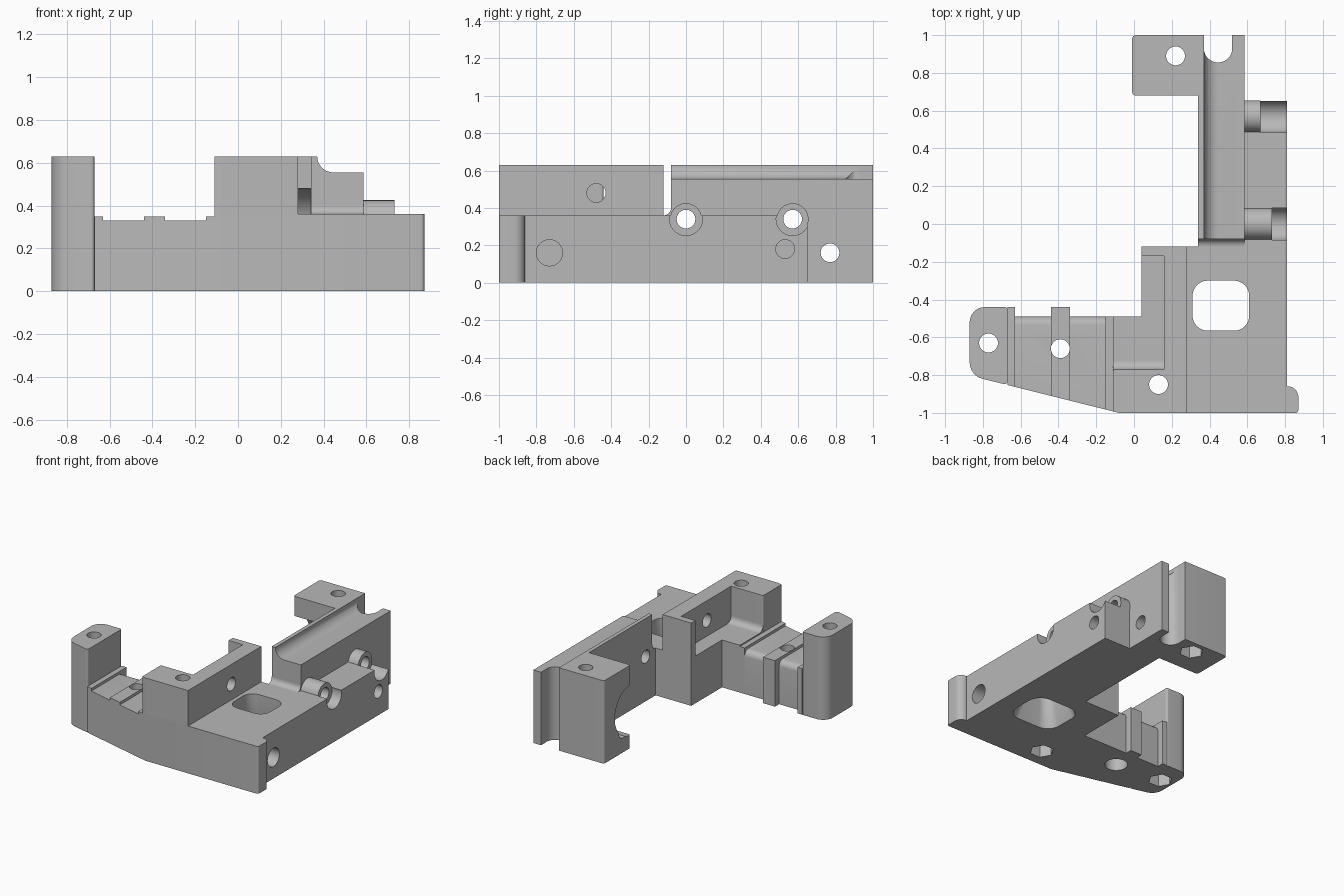
import bpy, bmesh, math
from mathutils import Vector

default = bpy.data.objects.get("Cube")
if default:
    bpy.data.objects.remove(default)

grey = bpy.data.materials.new("machined grey")
grey.use_nodes = True
GREY = (0.48, 0.48, 0.48, 1)
grey.diffuse_color = GREY
grey.node_tree.nodes["Principled BSDF"].inputs["Base Color"].default_value = GREY

parts, cutters = [], []


def rounded(pts, steps=8):
    """Outline with an optional radius as third value of a corner."""
    out = []
    for i, p in enumerate(pts):
        c = Vector(p[:2])
        if len(p) < 3:
            out.append(c)
            continue
        a = (Vector(pts[i - 1][:2]) - c).normalized()
        b = (Vector(pts[(i + 1) % len(pts)][:2]) - c).normalized()
        half = a.angle(b) / 2
        mid = c + (a + b).normalized() * p[2] / math.sin(half)
        reach = p[2] / math.tan(half)
        va, vb = c + a * reach - mid, c + b * reach - mid
        for k in range(steps + 1):
            out.append(mid + va.lerp(vb, k / steps).normalized() * p[2])
    return out


def prism(name, pts, lo, hi, axis="z", group=parts, start_scale=1, round_edge=None):
    """Extrude an outline along an axis from lo to hi."""
    place = {"x": lambda u, v, w: (w, u, v),
             "y": lambda u, v, w: (u, w, v),
             "z": lambda u, v, w: (u, v, w)}[axis]
    outline = rounded(pts)
    mid = sum(outline, Vector((0, 0))) / len(outline)
    bm = bmesh.new()
    rings = []
    for w, s in ((lo, start_scale), (hi, 1)):
        ring = [mid + (p - mid) * s for p in outline]
        rings.append([bm.verts.new(place(p.x, p.y, w)) for p in ring])
    n = len(outline)
    bm.faces.new(rings[0])
    bm.faces.new(rings[1])
    for i in range(n):
        j = (i + 1) % n
        bm.faces.new((rings[0][i], rings[0][j], rings[1][j], rings[1][i]))
    bmesh.ops.recalc_face_normals(bm, faces=bm.faces)
    if round_edge:
        edges = [e for e in bm.edges if all(round_edge(v.co) for v in e.verts)]
        bmesh.ops.bevel(bm, geom=edges, offset=0.045, segments=6, profile=0.5, affect="EDGES")
    mesh = bpy.data.meshes.new(name)
    bm.to_mesh(mesh)
    bm.free()
    mesh.materials.append(grey)
    ob = bpy.data.objects.new(name, mesh)
    bpy.context.scene.collection.objects.link(ob)
    group.append(ob)
    return ob


def rod(name, u, v, r, lo, hi, axis="z", group=cutters, sides=32):
    turn = [2 * math.pi * k / sides for k in range(sides)]
    pts = [(u + r * math.cos(t), v + r * math.sin(t)) for t in turn]
    return prism(name, pts, lo, hi, axis, group)


def cove(name, u, v, du, dv, lo, hi):
    """Concave fillet strip along x in the corner at (u, v)."""
    arc = [(u + du * (1 - math.sin(t)), v + dv * (1 - math.cos(t)))
           for t in (k * math.pi / 16 for k in range(9))]
    prism(name, [(u, v)] + arc, lo, hi, "x")


def front(x):
    """Sloping front edge of the left arm."""
    return -1.02 - 0.25 * x


def band(x0, x1, back):
    return [(x0, back), (x1, back), (x1, front(x1)), (x0, front(x0))]


TOP, DECK = 0.63, 0.36

# main deck and the raised corner wall on it
prism("base_plate", [(-0.11, -0.49), (-0.11, front(-0.11)), (-0.08, -1), (0.81, -1),
                     (0.81, 0.65), (0.585, 0.65), (0.585, -0.08), (0.34, -0.08),
                     (0.34, -0.12), (0.04, -0.12), (0.04, -0.49)], 0, DECK)
prism("corner_wall", [(-0.11, -0.77, 0.01), (0.16, -0.77), (0.16, -0.17), (0.04, -0.17),
                      (0.04, -0.12), (0.28, -0.12), (0.28, -1), (-0.08, -1, 0.02),
                      (-0.11, front(-0.11))], DECK, TOP)
cove("wall_fillet", -0.77, DECK, 0.045, 0.045, -0.11, 0.16)
prism("side_ear", [(0.81, -1), (0.87, -1, 0.015), (0.87, -0.86, 0.055), (0.81, -0.86)], 0, DECK)

# left arm with its steps, rib and post
prism("arm_beam", band(-0.63, -0.15, -0.49), 0, 0.33,
      round_edge=lambda c: c.z > 0.32 and c.y > -0.5)
prism("arm_inner_step", band(-0.15, -0.11, -0.49), 0, 0.35)
prism("arm_rib", band(-0.44, -0.34, -0.44), 0, 0.35)
prism("arm_outer_step", band(-0.67, -0.63, -0.44), 0, 0.35)
prism("arm_post", [(-0.87, -0.44, 0.08), (-0.67, -0.44, 0.015),
                   (-0.67, front(-0.67), 0.015), (-0.87, front(-0.87), 0.09)], 0, TOP)

# rear rail with a coved top, and the rear block beside it
prism("rear_rail", [(0.34, 0), (0.585, 0), (0.585, 0.555), (0.37, 0.555, 0.074),
                    (0.37, TOP), (0.34, TOP)], -0.08, 1, "y")
cove("rail_fillet", -0.08, DECK, -0.04, 0.04, 0.34, 0.585)
prism("rear_block", [(-0.01, 0.68, 0.02), (0.34, 0.68), (0.34, 1), (-0.01, 1, 0.02)], 0, TOP)

# screw bosses with bores and open counterbores
for label, y, end in (("front", 0, 0.73), ("rear", 0.57, 0.67)):
    rod(label + "_screw_boss", y, 0.34, 0.085, 0.585, end, "x", parts)
    rod(label + "_bore", y, 0.34, 0.05, 0.2, 0.9, "x")
    rod(label + "_counterbore", y, 0.34, 0.088, end, 0.9, "x")

# vertical bolt holes with nut pockets below
for x, y, sides, r in ((-0.77, -0.63, 6, 0.085), (0.13, -0.85, 6, 0.085),
                       (0.22, 0.89, 6, 0.085), (-0.39, -0.66, 32, 0.08)):
    rod("bolt_hole", x, y, 0.05, -0.1, 0.8)
    rod("nut_pocket", x, y, r, -0.1, 0.1, sides=sides)

# sideways holes
rod("wall_hole", -0.48, 0.48, 0.05, 0.1, 0.35, "x")
rod("rail_hole", 0.77, 0.16, 0.05, -0.2, 0.9, "x")
rod("blind_hole", 0.53, 0.18, 0.05, 0.68, 0.9, "x")
rod("large_blind_hole", -0.73, 0.16, 0.07, 0.69, 0.95, "x")

# deck window flaring downward, rail slot, rear block groove
window = [(x, y, 0.08) for x, y in ((0.31, -0.565), (0.61, -0.565), (0.61, -0.3), (0.31, -0.3))]
prism("window", window, -0.1, 0.5, group=cutters)
prism("window_flare", window, -0.02, 0.12, group=cutters, start_scale=1.35)
prism("rail_slot", [(0.37, 0.855, 0.0745), (0.52, 0.855, 0.0745), (0.52, 1.1), (0.37, 1.1)],
      -0.1, 0.8, group=cutters)
rod("block_groove", 0.68, 0.29, 0.19, -0.1, 0.338, "x", sides=48)


def overlaps(a, b):
    return all(min(p[i] for p in a.bound_box) < max(p[i] for p in b.bound_box) and
               min(p[i] for p in b.bound_box) < max(p[i] for p in a.bound_box)
               for i in range(3))


# cut the holes, bake them, drop the cutters
bpy.context.view_layer.update()
for part in parts:
    for cutter in cutters:
        if overlaps(part, cutter):
            mod = part.modifiers.new(cutter.name, "BOOLEAN")
            mod.operation, mod.solver, mod.object = "DIFFERENCE", "EXACT", cutter
deps = bpy.context.evaluated_depsgraph_get()
baked = [bpy.data.meshes.new_from_object(p.evaluated_get(deps)) for p in parts]
for part, mesh in zip(parts, baked):
    part.modifiers.clear()
    part.data = mesh
for cutter in cutters:
    bpy.data.objects.remove(cutter)

bpy.ops.object.select_all(action="DESELECT")
for part in parts:
    part.select_set(True)
bpy.context.view_layer.objects.active = parts[0]
bpy.ops.object.shade_smooth_by_angle(angle=math.radians(30))
